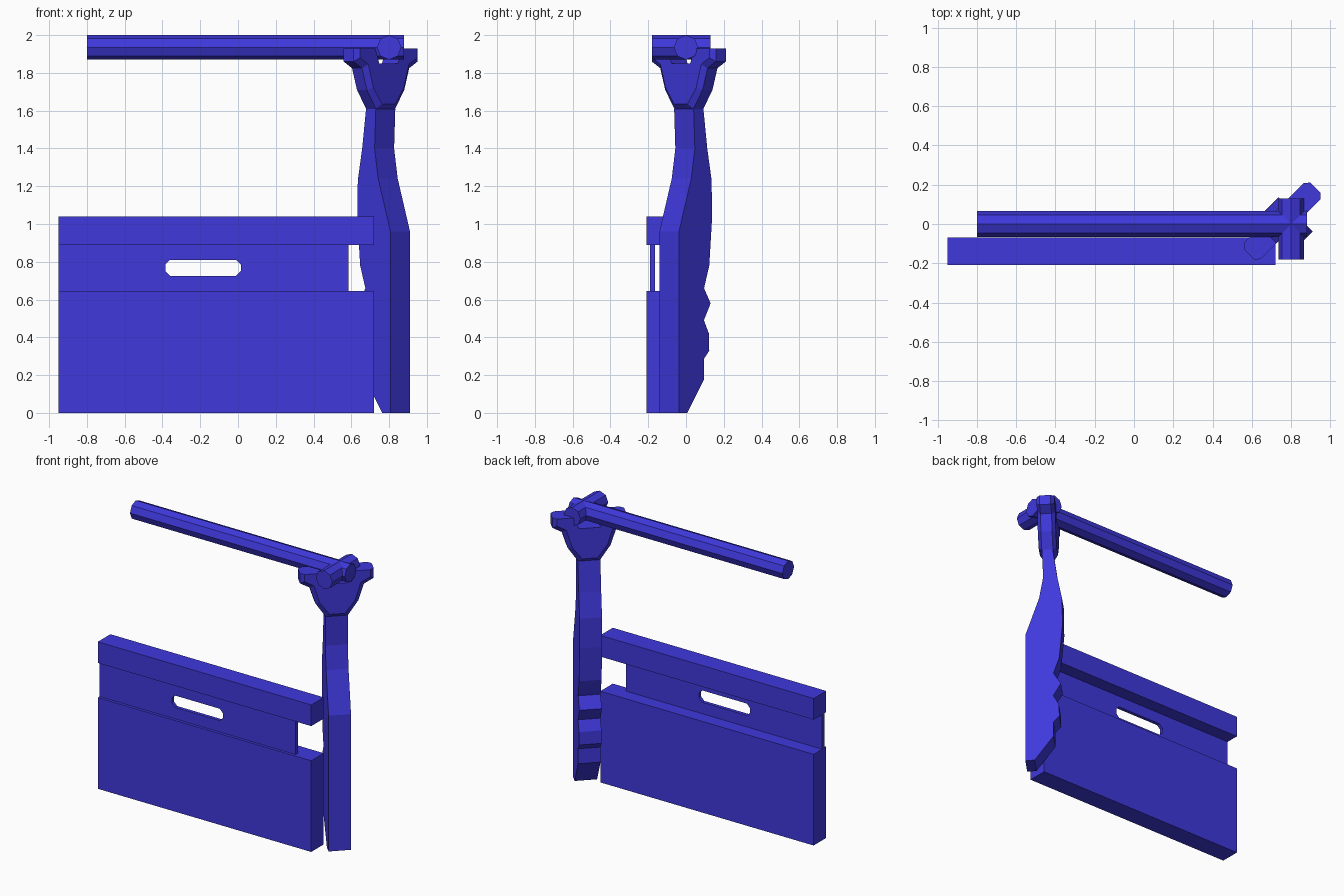
import bpy, bmesh, math
from mathutils import Vector

cube = bpy.data.objects.get("Cube")
if cube:
    bpy.data.objects.remove(cube, do_unlink=True)

blue = bpy.data.materials.new("royal blue")
blue.use_nodes = True
blue.diffuse_color = (0.05, 0.04, 0.72, 1)
blue.node_tree.nodes["Principled BSDF"].inputs["Base Color"].default_value = blue.diffuse_color


def loft(name, rings):
    """Join matching rings of points with side faces and cap both ends."""
    bm = bmesh.new()
    loops = [[bm.verts.new(p) for p in ring] for ring in rings]
    for a, b in zip(loops, loops[1:]):
        for i in range(len(a)):
            j = (i + 1) % len(a)
            bm.faces.new((a[i], a[j], b[j], b[i]))
    caps = [bm.faces.new(loops[0]), bm.faces.new(loops[-1])]
    bmesh.ops.recalc_face_normals(bm, faces=bm.faces)
    bmesh.ops.triangulate(bm, faces=caps)
    mesh = bpy.data.meshes.new(name)
    bm.to_mesh(mesh)
    bm.free()
    mesh.materials.append(blue)
    obj = bpy.data.objects.new(name, mesh)
    bpy.context.collection.objects.link(obj)
    return obj


def slab(name, outline, y0, y1):
    return loft(name, [[(x, y, z) for x, z in outline] for y in (y0, y1)])


def board(name, x0, x1, y0, y1, z0, z1):
    return slab(name, [(x0, z0), (x1, z0), (x1, z1), (x0, z1)], y0, y1)


# Front boards
board("lower_board", -0.95, 0.72, -0.21, -0.07, 0, 0.645)
board("top_rail", -0.95, 0.72, -0.21, -0.07, 0.89, 1.04)
panel = board("middle_panel", -0.95, 0.585, -0.19, -0.165, 0.645, 0.89)

# Hand slot with chamfered corners
w, h, c = 0.2, 0.042, 0.025
corners = [(w, h - c), (w - c, h), (c - w, h), (-w, h - c),
           (-w, c - h), (c - w, -h), (w - c, -h), (w, c - h)]
cutter = slab("slot_cutter", [(x - 0.185, z + 0.768) for x, z in corners], -0.3, 0)
cutter.hide_render = True
cut = panel.modifiers.new("slot", "BOOLEAN")
cut.operation, cut.object, cut.solver = "DIFFERENCE", cutter, "EXACT"
bpy.context.view_layer.objects.active = panel
bpy.ops.object.modifier_apply(modifier=cut.name)
bpy.data.objects.remove(cutter, do_unlink=True)


# Crossed eight-sided rods
def rod(name, axis, start, end):
    rings = []
    for t in (start, end):
        ring = []
        for k in range(8):
            a = k * math.pi / 4
            side, z = 0.065 * math.sin(a), 1.935 + 0.065 * math.cos(a)
            ring.append((t, side, z) if axis == "x" else (0.8 + side, t, z))
        rings.append(ring)
    return loft(name, rings)


rod("long_rod", "x", -0.8, 0.88)
rod("short_cross_rod", "y", -0.18, 0.13)


# The post stands turned by 45 degrees: u is its depth, v its width
def turned(u, v, z):
    r = math.sqrt(0.5)
    return Vector((0.755 + (u + v) * r, 0.015 + (v - u) * r, z))


straight_edge = [(0.147, 0), (0.147, 0.96), (0.055, 1.24), (0.028, 1.4), (0.037, 1.61)]
notched_edge = [(-0.036, 1.61), (-0.065, 1.4), (-0.098, 1.23), (-0.1, 1.02),
                (-0.08, 0.78), (-0.041, 0.66), (-0.09, 0.58), (-0.04, 0.49),
                (-0.077, 0.42), (-0.08, 0.33), (-0.04, 0.285), (-0.042, 0.18), (0.085, 0)]
profile = straight_edge + notched_edge
loft("post", [[turned(u, v, z) for u, z in profile] for v in (-0.073, 0.073)])

# Forked head that cradles the rods, chamfered on its outer edges
full = [(0.072, 1.61), (0.14, 1.71), (0.177, 1.825), (0.24, 1.86), (0.24, 1.93),
        (0.1, 1.93), (0.07, 1.85)]
inset = [(0.05, 1.635), (0.115, 1.722), (0.152, 1.845), (0.214, 1.88), (0.214, 1.93),
         (0.1, 1.93), (0.07, 1.85)]


def head_ring(half, u):
    outline = half + [(-v, z) for v, z in reversed(half)]
    return [turned(u, v, z) for v, z in outline]


loft("forked_head", [head_ring(inset, -0.06), head_ring(full, -0.037),
                     head_ring(full, 0.037), head_ring(inset, 0.06)])
